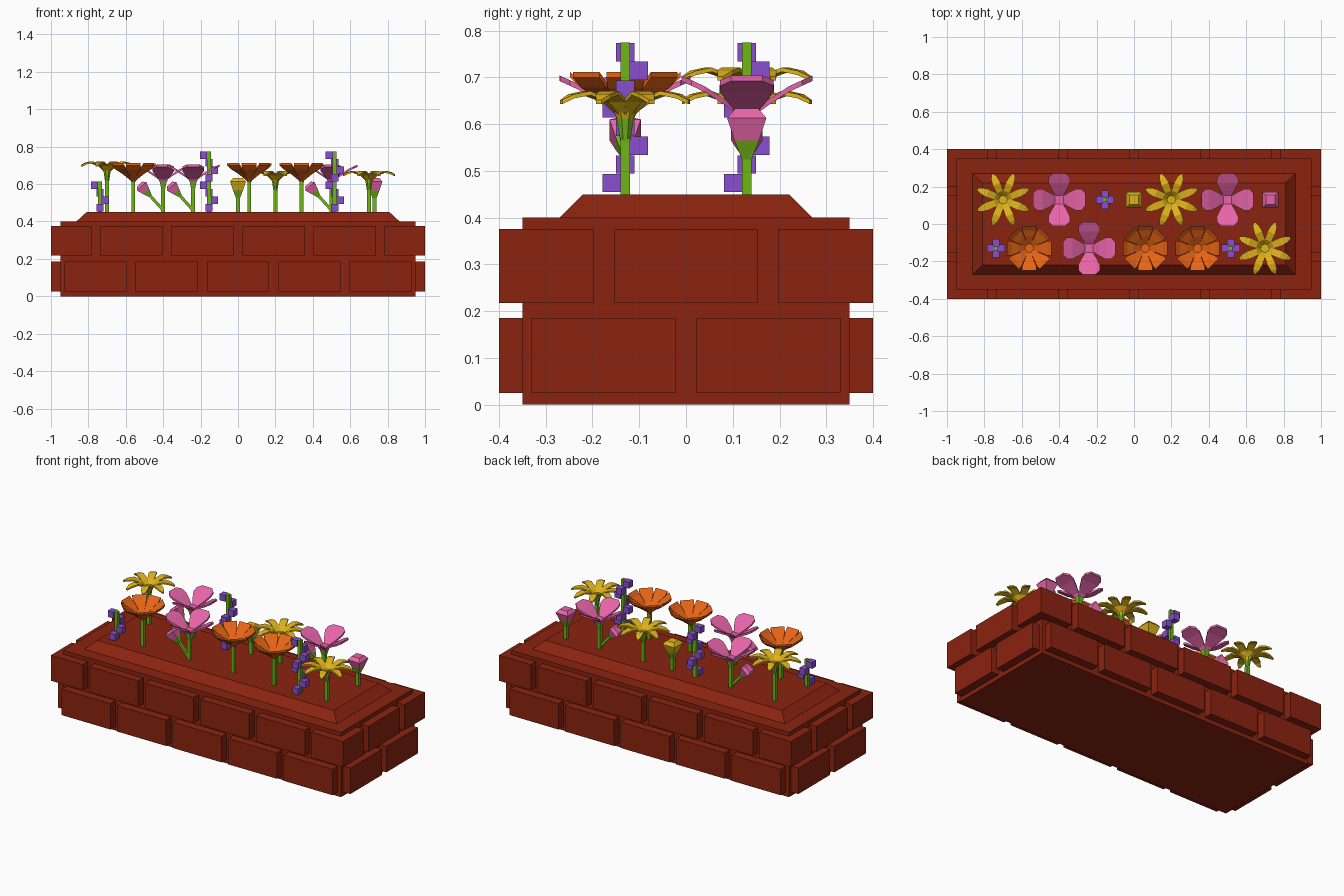
import bpy, bmesh, math
from mathutils import Matrix, Vector

if "Cube" in bpy.data.objects:
    bpy.data.objects.remove(bpy.data.objects["Cube"])

def material(name, c):
    m = bpy.data.materials.new(name)
    m.diffuse_color = (*c, 1)
    m.use_nodes = True
    m.node_tree.nodes["Principled BSDF"].inputs["Base Color"].default_value = m.diffuse_color
    return m

BRICK = material("brick red", (0.26, 0.017, 0.005))
GREEN = material("stem green", (0.16, 0.46, 0.008))
PURPLE = material("purple", (0.25, 0.08, 0.62))
ORANGE = material("orange", (0.80, 0.13, 0.008))
YELLOW = material("yellow", (0.74, 0.45, 0.01))
PINK = material("pink", (0.80, 0.13, 0.40))
SOIL = 0.45

def finish(name, bm, mat):
    bmesh.ops.recalc_face_normals(bm, faces=bm.faces)
    me = bpy.data.meshes.new(name)
    bm.to_mesh(me)
    bm.free()
    me.materials.append(mat)
    ob = bpy.data.objects.new(name, me)
    bpy.context.collection.objects.link(ob)
    return ob

def add_box(bm, lo, hi):
    lo, hi = Vector(lo), Vector(hi)
    mx = Matrix.Translation((lo + hi) / 2) @ Matrix.Diagonal((*(hi - lo), 1))
    bmesh.ops.create_cube(bm, size=1, matrix=mx)

def add_rings(bm, rings, n=4, mx=Matrix()):
    """Stack of n-sided rings (half width, z), capped at both ends."""
    loops = []
    for h, z in rings:
        r = h / math.cos(math.pi / n)
        loops.append([bm.verts.new(mx @ Vector((r * math.cos((k + .5) * math.tau / n),
                                                r * math.sin((k + .5) * math.tau / n), z)))
                      for k in range(n)])
    for a, b in zip(loops, loops[1:]):
        for k in range(n):
            bm.faces.new((a[k], a[(k + 1) % n], b[(k + 1) % n], b[k]))
    bm.faces.new(loops[0][::-1])
    bm.faces.new(loops[-1])

def rings(name, data, mat, n=4, mx=Matrix()):
    bm = bmesh.new()
    add_rings(bm, data, n, mx)
    return finish(name, bm, mat)

def petals(name, x, y, profile, n, turn, thick, mat):
    """Radial petals, profile of (radius, z, half width), with thickness."""
    bm = bmesh.new()
    for k in range(n):
        mx = Matrix.Translation((x, y, 0)) @ Matrix.Rotation(turn + k * math.tau / n, 4, 'Z')
        rows = []
        for r, z, w in profile:
            rows.append([bm.verts.new(mx @ Vector(p)) for p in
                         ((r, -w, z), (r, w, z), (r, w, z - thick), (r, -w, z - thick))])
        for a, b in zip(rows, rows[1:]):
            for j in range(4):
                bm.faces.new((a[j], a[(j + 1) % 4], b[(j + 1) % 4], b[j]))
        bm.faces.new(rows[0])
        bm.faces.new(rows[-1])
    return finish(name, bm, mat)

def stem(name, x, y, top):
    rings(name + "_stem", [(.0105, SOIL - .01), (.0105, top)], GREEN, 4,
          Matrix.Translation((x, y, 0)))

def bud_head(name, mat, mx):
    rings(name + "_calyx", [(.010, 0), (.026, .042)], GREEN, 4, mx)
    rings(name + "_bud", [(.026, .042), (.042, .09), (.025, .11)], mat, 4, mx)

# Planter core and raised top bed
bm = bmesh.new()
add_box(bm, (-.95, -.35, 0), (.95, .35, .40))
finish("planter_core", bm, BRICK)
bm = bmesh.new()
bmesh.ops.create_cube(bm, size=1)
for v in bm.verts:
    up = v.co.z > 0
    v.co = Vector((math.copysign(.81 if up else .875, v.co.x),
                   math.copysign(.22 if up else .28, v.co.y), SOIL if up else .39))
finish("raised_bed", bm, BRICK)

# Bricks, two staggered courses
bm = bmesh.new()
for k in range(5):                                   # lower course, long sides
    c = (k - 2) * .38
    for s in (-1, 1):
        y = sorted((s * .34, s * .40))
        add_box(bm, (c - .167, y[0], .025), (c + .167, y[1], .185))
for k in range(4):                                   # upper course, long sides
    c = (k - 1.5) * .38
    for s in (-1, 1):
        y = sorted((s * .34, s * .40))
        add_box(bm, (c - .167, y[0], .218), (c + .167, y[1], .376))
for s in (-1, 1):                                    # short sides and corners
    x = sorted((s * .94, s))
    add_box(bm, (x[0], -.153, .218), (x[1], .153, .376))
    for t in (-1, 1):
        y = sorted((t * .022, t * .33))
        add_box(bm, (x[0], y[0], .025), (x[1], y[1], .185))
        cx, cy = sorted((s * .782, s)), sorted((t * .197, t * .40))
        add_box(bm, (cx[0], cy[0], .218), (cx[1], cy[1], .376))
finish("bricks", bm, BRICK)

# Yellow daisies
for i, (x, y, d) in enumerate([(-.70, .13, .05), (.20, .13, 0), (.70, -.13, 0)]):
    n = f"daisy_{i}"
    mx = Matrix.Translation((x, y, d))
    stem(n, x, y, .57 + d)
    rings(n + "_calyx", [(.0105, .563), (.018, .612)], GREEN, 8, mx)
    rings(n + "_centre", [(.018, .612), (.026, .632)], YELLOW, 8, mx)
    petals(n + "_petals", x, y, [(.012, .622 + d, .008), (.045, .656 + d, .019),
           (.09, .671 + d, .022), (.125, .664 + d, .017), (.148, .652 + d, .006)],
           8, math.pi / 8, .009, YELLOW)

# Orange cup flowers
for i, (x, y) in enumerate([(-.56, -.13), (.06, -.13), (.34, -.13)]):
    n = f"cup_flower_{i}"
    stem(n, x, y, .62)
    rings(n + "_centre", [(.012, .612), (.022, .645)], ORANGE, 8, Matrix.Translation((x, y, 0)))
    petals(n + "_petals", x, y, [(.015, .632, .007), (.06, .668, .024),
           (.095, .69, .038), (.118, .712, .040)], 8, 0, .012, ORANGE)

# Pink four-petal flowers, each with a leaning side bud
for i, (x, y) in enumerate([(-.40, .13), (-.24, -.13), (.50, .13)]):
    n = f"pink_flower_{i}"
    stem(n, x, y, .60)
    base = Matrix.Translation((x, y, 0))
    rings(n + "_calyx", [(.0105, .575), (.019, .615)], GREEN, 4, base)
    rings(n + "_centre", [(.019, .612), (.03, .635)], PINK, 4, base)
    petals(n + "_petals", x, y, [(.012, .628, .012), (.05, .655, .038), (.09, .681, .058),
           (.118, .694, .057), (.14, .704, .034)], 4, 0, .012, PINK)
    lean = base @ Matrix.Translation((0, 0, .46)) @ Matrix.Rotation(-math.radians(42), 4, 'Y')
    rings(n + "_branch", [(.008, -.005), (.008, .105)], GREEN, 4, lean)
    bud_head(n + "_side", PINK, lean @ Matrix.Translation((0, 0, .10)) @ Matrix.Scale(.8, 4))

# Upright buds
for n, x, y, mat in [("yellow_bud", 0, .13, YELLOW), ("pink_bud", .73, .13, PINK)]:
    stem(n, x, y, .53)
    bud_head(n, mat, Matrix.Translation((x, y, .523)))

# Purple spikes with a spiral of small blossoms
SPIRAL = [(0, -1), (1, 0), (0, 1), (-1, 0)]
for i, (x, y, count) in enumerate([(-.155, .13, 8), (.517, -.13, 8), (-.738, -.13, 4)]):
    n = f"purple_spike_{i}"
    stem(n, x, y, SOIL + .005 + count * .04)
    bm = bmesh.new()
    for k in range(count):
        dx, dy = SPIRAL[k % 4]
        c = Vector((x + dx * .029, y + dy * .029, SOIL + .024 + k * .04))
        add_box(bm, c - Vector((.0195,) * 3), c + Vector((.0195,) * 3))
    finish(n + "_blossoms", bm, PURPLE)
